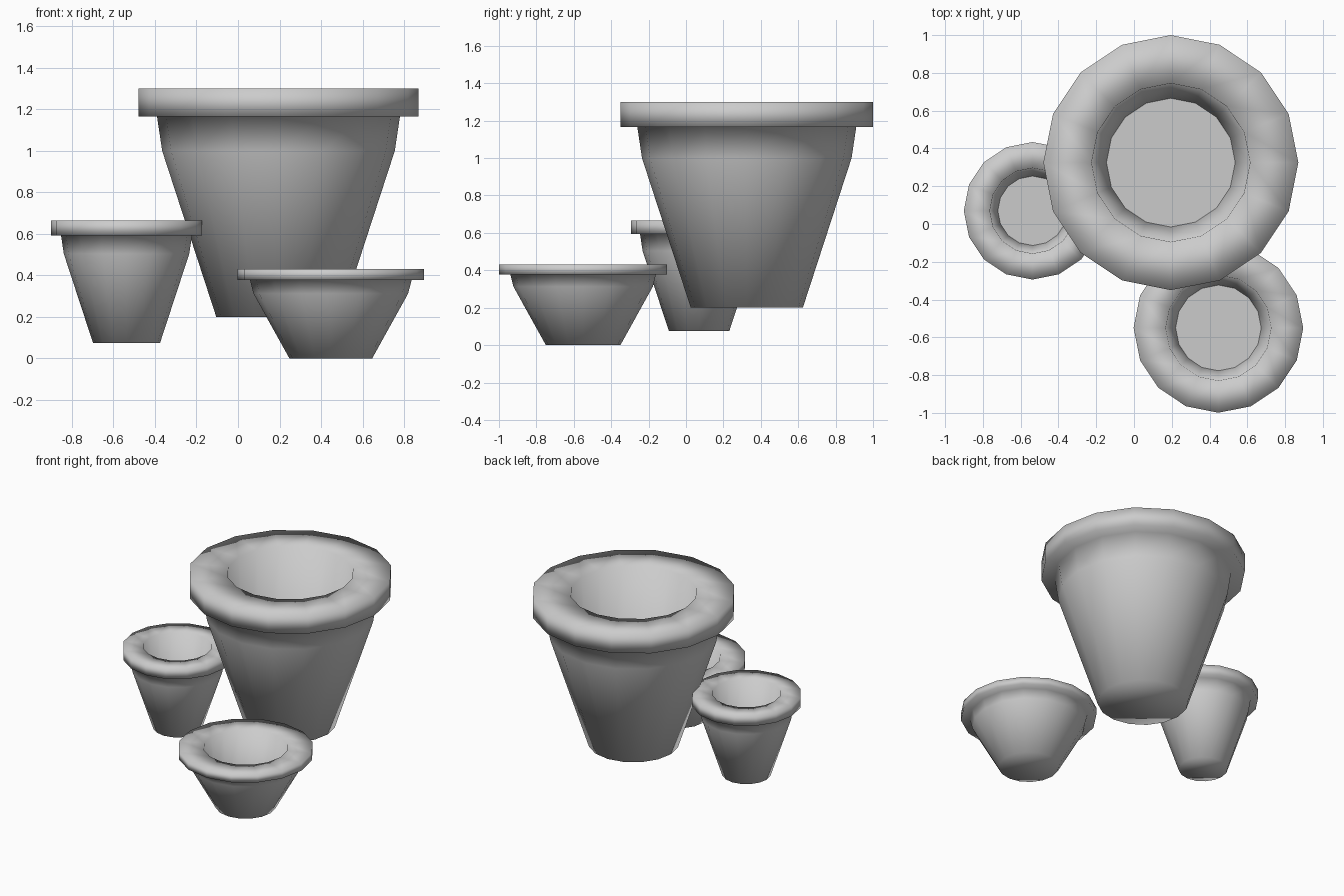
import bpy, bmesh, math

if "Cube" in bpy.data.objects:
    bpy.data.objects.remove(bpy.data.objects["Cube"])

SIDES = 16
# Pot profile: (radius / rim radius, height / pot height), outside base up and into the cavity
PROFILE = [(0.444, 0.0), (0.83, 0.727), (0.867, 0.878), (1.0, 0.878),
           (1.0, 1.0), (0.622, 1.0), (0.505, 0.16)]


def make_pot(name, x, y, base_z, top_z, rim_radius):
    bm = bmesh.new()
    height = top_z - base_z
    rings = []
    for r, h in PROFILE:
        rings.append([bm.verts.new((r * rim_radius * math.cos(2 * math.pi * i / SIDES),
                                    r * rim_radius * math.sin(2 * math.pi * i / SIDES),
                                    h * height)) for i in range(SIDES)])
    # Outer wall, rim and inner wall
    for a, b in zip(rings, rings[1:]):
        for i in range(SIDES):
            j = (i + 1) % SIDES
            bm.faces.new((a[i], a[j], b[j], b[i]))
    # Underside and inner floor
    bm.faces.new(rings[0][::-1])
    floor = bm.faces.new(rings[-1])
    for f in bm.faces:
        f.smooth = True
    for e in floor.edges:
        e.smooth = False
    bmesh.ops.recalc_face_normals(bm, faces=bm.faces)
    mesh = bpy.data.meshes.new(name)
    bm.to_mesh(mesh)
    bm.free()
    obj = bpy.data.objects.new(name, mesh)
    obj.location = (x, y, base_z)
    bpy.context.collection.objects.link(obj)


make_pot("large_pot", 0.195, 0.325, 0.20, 1.30, 0.675)
make_pot("small_pot", -0.537, 0.07, 0.075, 0.665, 0.364)
make_pot("wide_low_pot", 0.447, -0.55, 0.0, 0.43, 0.449)
